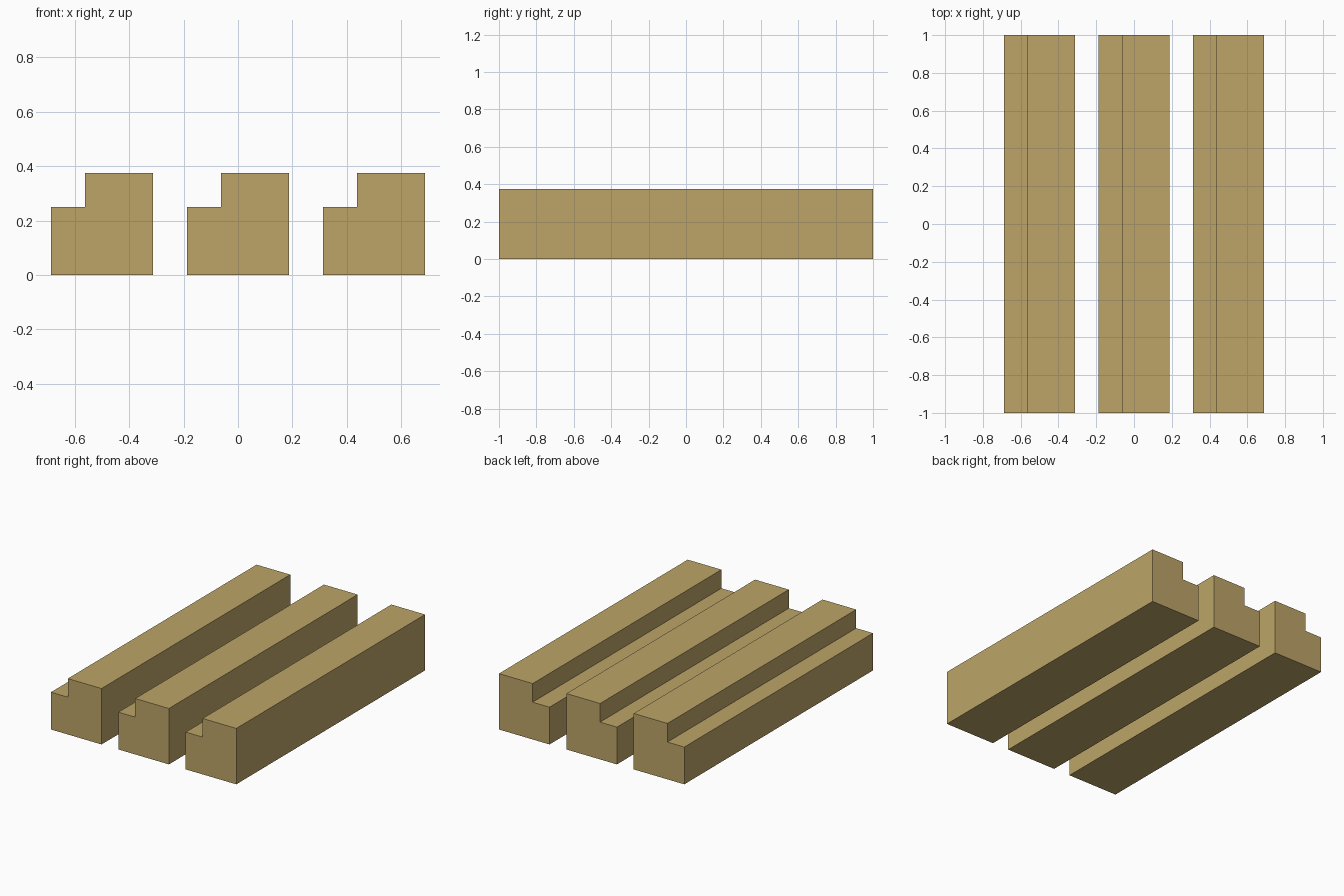
import bpy
import bmesh

if "Cube" in bpy.data.objects:
    bpy.data.objects.remove(bpy.data.objects["Cube"])

LENGTH = 2.0
SPACING = 0.5

# Stepped cross-section (x, z), counter-clockwise seen from the front
PROFILE = [(-0.1875, 0), (0.1875, 0), (0.1875, 0.375),
           (-0.0625, 0.375), (-0.0625, 0.25), (-0.1875, 0.25)]

wood = bpy.data.materials.new("tan_wood")
wood.diffuse_color = (0.51, 0.376, 0.138, 1)
wood.use_nodes = True
wood.node_tree.nodes["Principled BSDF"].inputs["Base Color"].default_value = wood.diffuse_color


def stepped_beam(name, x):
    """Extrude the stepped profile from front to back."""
    bm = bmesh.new()
    front = bm.faces.new([bm.verts.new((px, -LENGTH / 2, pz)) for px, pz in PROFILE])
    extruded = bmesh.ops.extrude_face_region(bm, geom=[front], use_keep_orig=True)
    back = [v for v in extruded["geom"] if isinstance(v, bmesh.types.BMVert)]
    bmesh.ops.translate(bm, verts=back, vec=(0, LENGTH, 0))
    bmesh.ops.recalc_face_normals(bm, faces=bm.faces)
    mesh = bpy.data.meshes.new(name)
    bm.to_mesh(mesh)
    bm.free()
    mesh.materials.append(wood)
    beam = bpy.data.objects.new(name, mesh)
    beam.location.x = x
    bpy.context.collection.objects.link(beam)


# Three parallel beams
for i, side in enumerate(("left", "middle", "right")):
    stepped_beam(f"{side}_beam", (i - 1) * SPACING)
